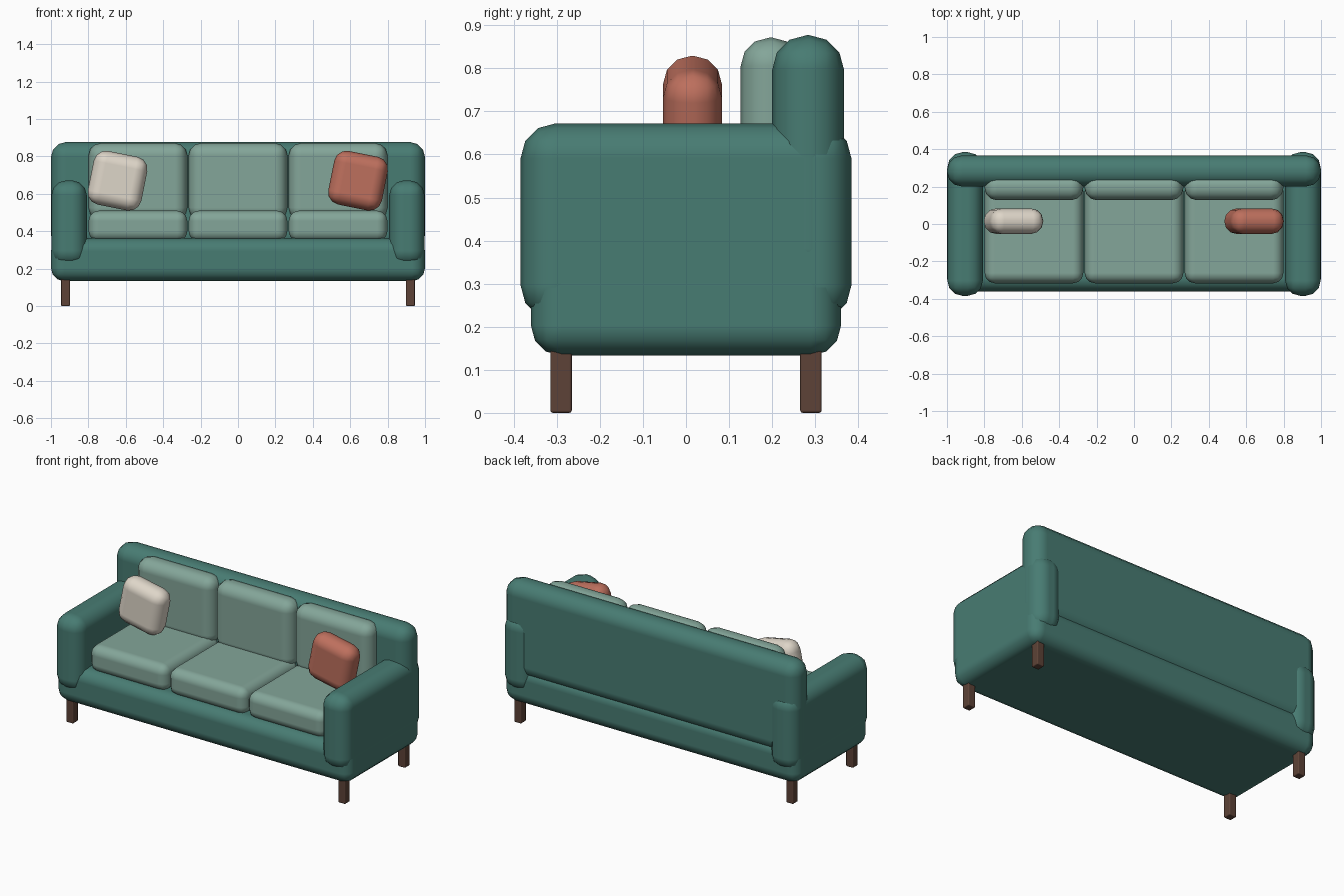
import bpy

if "Cube" in bpy.data.objects:
    bpy.data.objects.remove(bpy.data.objects["Cube"])

def material(name, rgb):
    m = bpy.data.materials.new(name)
    m.diffuse_color = (*rgb, 1)
    m.use_nodes = True
    m.node_tree.nodes["Principled BSDF"].inputs["Base Color"].default_value = m.diffuse_color
    return m

TEAL = material("teal fabric", (0.064, 0.20, 0.17))
SAGE = material("sage fabric", (0.23, 0.38, 0.32))
CREAM = material("cream fabric", (0.73, 0.67, 0.58))
RUST = material("rust fabric", (0.51, 0.16, 0.11))
WOOD = material("dark wood", (0.11, 0.055, 0.038))

def soft_box(name, x, y, z, radius, mat, tilt=0, segments=3):
    """Rounded box spanning the (min, max) ranges x, y, z."""
    spans = (x, y, z)
    bpy.ops.mesh.primitive_cube_add(size=1, location=[(a + b) / 2 for a, b in spans])
    ob = bpy.context.object
    ob.name = name
    ob.scale = [b - a for a, b in spans]
    bpy.ops.object.transform_apply(location=False, rotation=False, scale=True)
    ob.rotation_euler.y = tilt
    bevel = ob.modifiers.new("rounding", 'BEVEL')
    bevel.width = radius
    bevel.segments = segments
    bevel.harden_normals = True
    bpy.ops.object.shade_smooth()
    ob.data.materials.append(mat)
    return ob

# Frame: base and backrest
soft_box("base", (-1, 1), (-0.36, 0.36), (0.133, 0.363), 0.07, TEAL)
soft_box("backrest", (-1, 1), (0.2, 0.367), (0.30, 0.877), 0.081, TEAL)

# Arms
for side, s in (("left", -1), ("right", 1)):
    soft_box(side + "_arm", sorted((s * 0.808, s * 0.998)), (-0.384, 0.384),
             (0.215, 0.672), 0.081, TEAL)

# Seat and back cushions
for i, cx in enumerate((-0.535, 0, 0.535), 1):
    x = (cx - 0.264, cx + 0.264)
    soft_box(f"seat_cushion_{i}", x, (-0.317, 0.23), (0.345, 0.51), 0.055, SAGE)
    soft_box(f"back_cushion_{i}", x, (0.127, 0.267), (0.46, 0.871), 0.066, SAGE)

# Throw pillows, both leaning the same way
for side, cx, mat in (("left", -0.644, CREAM), ("right", 0.642, RUST)):
    soft_box(side + "_pillow", (cx - 0.146, cx + 0.146), (-0.053, 0.083),
             (0.524, 0.816), 0.066, mat, tilt=0.2)

# Legs
for side, x in (("left", -0.922), ("right", 0.922)):
    for end, y in (("front", -0.29), ("back", 0.29)):
        soft_box(f"{end}_{side}_leg", (x - 0.024, x + 0.024), (y - 0.025, y + 0.025),
                 (0, 0.17), 0.006, WOOD, segments=2)
